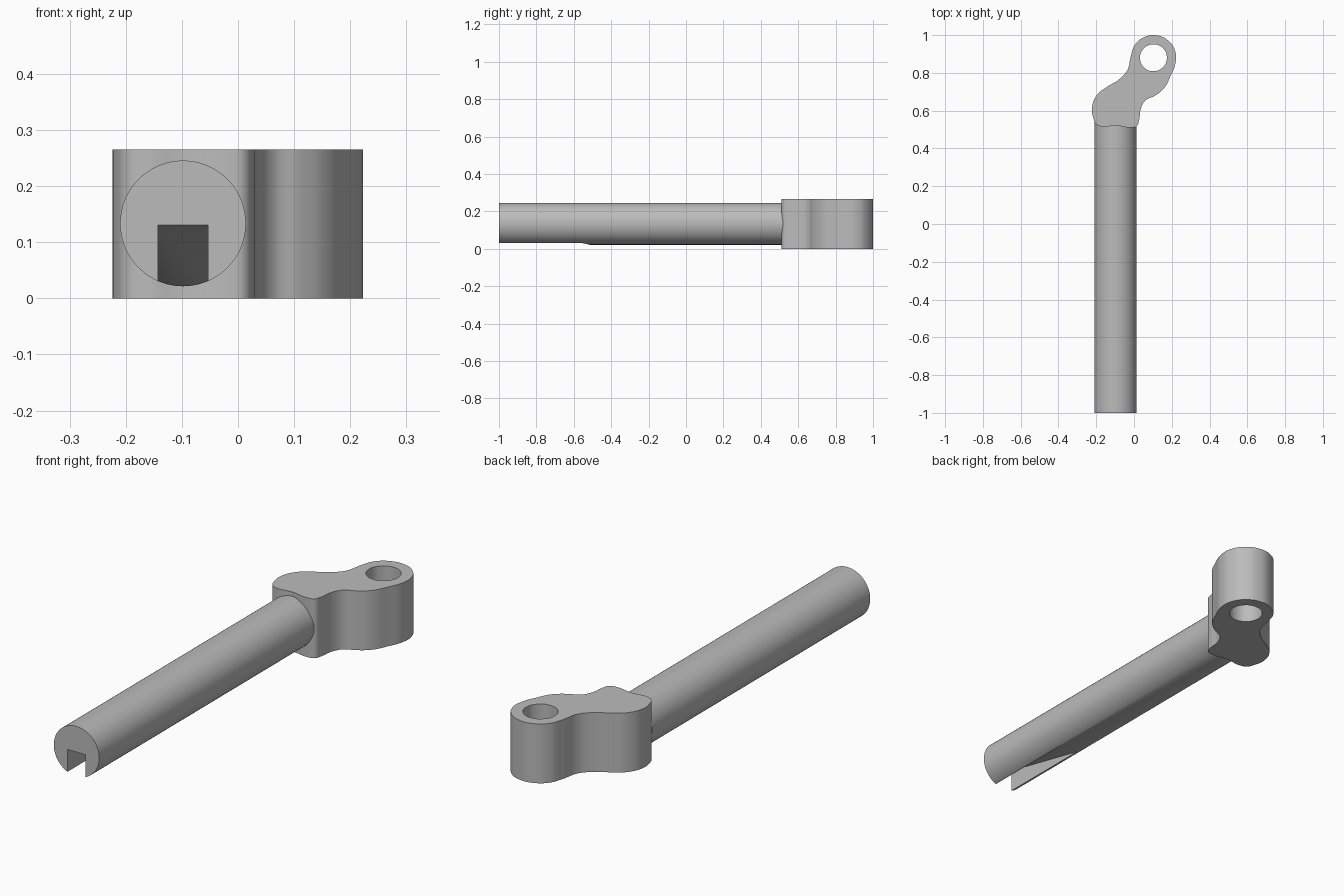
import bpy, bmesh, math

cube = bpy.data.objects.get("Cube")
if cube:
    bpy.data.objects.remove(cube, do_unlink=True)

grey = bpy.data.materials.new("plain grey")
grey.use_nodes = True
color = (0.5, 0.5, 0.5, 1)
grey.diffuse_color = color
grey.node_tree.nodes["Principled BSDF"].inputs["Base Color"].default_value = color

HEIGHT = 0.265
MID = HEIGHT / 2
ROD_X, ROD_R = -0.098, 0.112
EYE_X, EYE_Y, EYE_R, HOLE_R = 0.103, 0.88, 0.12, 0.071


def select_only(obj):
    bpy.ops.object.select_all(action='DESELECT')
    obj.select_set(True)
    bpy.context.view_layer.objects.active = obj


def smooth(obj):
    select_only(obj)
    bpy.ops.object.shade_smooth_by_angle(angle=math.radians(30))


def add_spline(curve, points):
    spline = curve.splines.new('BEZIER')
    spline.bezier_points.add(len(points) - 1)
    for bp, (x, y) in zip(spline.bezier_points, points):
        bp.co = (x, y, 0)
        bp.handle_left_type = bp.handle_right_type = 'AUTO'
    spline.use_cyclic_u = True


def arc(radius, start, end, count):
    angles = [math.radians(start + (end - start) * i / (count - 1)) for i in range(count)]
    return [(EYE_X + radius * math.cos(a), EYE_Y + radius * math.sin(a)) for a in angles]


# Lever head: flowing outline around an eye hole, extruded upward
outline = arc(EYE_R, -15, 175, 7) + [
    (-0.035, 0.815), (-0.08, 0.765), (-0.145, 0.725), (-0.195, 0.685), (-0.222, 0.62),
    (-0.215, 0.56), (-0.20, 0.53), (-0.17, 0.516), (-0.095, 0.521), (-0.02, 0.511),
    (0.014, 0.518), (0.027, 0.55), (0.036, 0.61), (0.062, 0.655), (0.112, 0.68),
    (0.16, 0.72), (0.192, 0.78)]
curve = bpy.data.curves.new("lever_head", 'CURVE')
curve.dimensions = '2D'
curve.fill_mode = 'BOTH'
curve.resolution_u = 8
curve.extrude = MID
add_spline(curve, outline)
add_spline(curve, arc(HOLE_R, 0, 315, 8))
head = bpy.data.objects.new("lever_head", curve)
bpy.context.collection.objects.link(head)
head.location.z = MID
select_only(head)
bpy.ops.object.convert(target='MESH')
head = bpy.context.object
bm = bmesh.new()
bm.from_mesh(head.data)
bmesh.ops.remove_doubles(bm, verts=bm.verts, dist=0.0005)
bmesh.ops.recalc_face_normals(bm, faces=bm.faces)
bm.to_mesh(head.data)
bm.free()
head.data.materials.clear()
head.data.materials.append(grey)
smooth(head)

# Round rod running forward from the head
ROD_FRONT, ROD_BACK = -1.0, 0.54
bpy.ops.mesh.primitive_cylinder_add(
    vertices=96, radius=ROD_R, depth=ROD_BACK - ROD_FRONT,
    location=(ROD_X, (ROD_FRONT + ROD_BACK) / 2, MID + 0.001),
    rotation=(math.pi / 2, 0, 0))
rod = bpy.context.object
rod.name = "rod"
rod.data.materials.append(grey)

# Wedge cutter: slot under the front end whose roof ramps down toward the back
profile = [(-1.1, 0.153), (-0.45, 0.007), (-0.45, -0.1), (-1.1, -0.1)]
bm = bmesh.new()
face = bm.faces.new([bm.verts.new((ROD_X - 0.0445, y, z)) for y, z in profile])
side = bmesh.ops.extrude_face_region(bm, geom=[face])
bmesh.ops.translate(bm, vec=(0.089, 0, 0),
                    verts=[v for v in side["geom"] if isinstance(v, bmesh.types.BMVert)])
bmesh.ops.recalc_face_normals(bm, faces=bm.faces)
mesh = bpy.data.meshes.new("slot_cutter")
bm.to_mesh(mesh)
bm.free()
mesh.materials.append(grey)
cutter = bpy.data.objects.new("slot_cutter", mesh)
bpy.context.collection.objects.link(cutter)
cut = rod.modifiers.new("slot", 'BOOLEAN')
cut.operation = 'DIFFERENCE'
cut.solver = 'EXACT'
cut.object = cutter
select_only(rod)
bpy.ops.object.modifier_apply(modifier=cut.name)
bpy.data.objects.remove(cutter, do_unlink=True)
smooth(rod)
